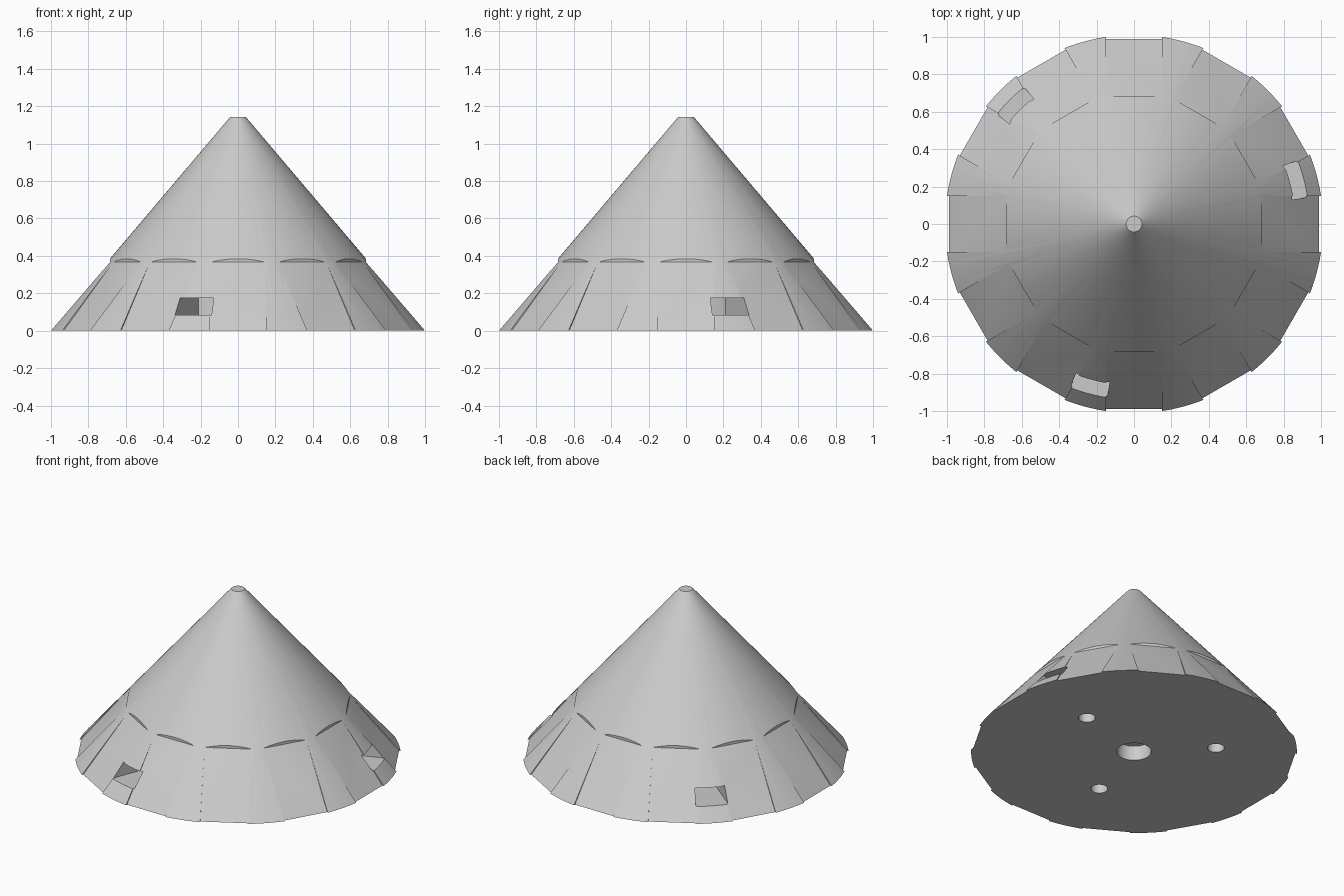
import bpy, bmesh, math
from mathutils import Matrix, Vector

cube = bpy.data.objects.get("Cube")
if cube:
    bpy.data.objects.remove(cube, do_unlink=True)

SEGMENTS = 192
SLOT_ANGLES = [math.radians(a) for a in (15, 135, 255)]


def make_object(name, bm):
    bmesh.ops.recalc_face_normals(bm, faces=bm.faces[:])
    mesh = bpy.data.meshes.new(name)
    bm.to_mesh(mesh)
    bm.free()
    obj = bpy.data.objects.new(name, mesh)
    bpy.context.collection.objects.link(obj)
    return obj


def add_prism(bm, outline, offset):
    """Close a flat outline into a solid by sweeping it along an offset."""
    face = bm.faces.new([bm.verts.new(p) for p in outline])
    swept = bmesh.ops.extrude_face_region(bm, geom=[face], use_keep_orig=True)
    verts = [v for v in swept["geom"] if isinstance(v, bmesh.types.BMVert)]
    bmesh.ops.translate(bm, verts=verts, vec=offset)


def add_hole(bm, x, y, radius, depth):
    bmesh.ops.create_cone(bm, cap_ends=True, segments=48, radius1=radius,
                          radius2=radius, depth=depth + 0.1,
                          matrix=Matrix.Translation((x, y, (depth - 0.1) / 2)))


def cut(target, cutter):
    cutter.hide_render = True
    mod = target.modifiers.new("cut", "BOOLEAN")
    mod.operation = "DIFFERENCE"
    mod.solver = "EXACT"
    mod.object = cutter
    bpy.context.view_layer.objects.active = target
    bpy.ops.object.modifier_apply(modifier=mod.name)
    bpy.data.objects.remove(cutter, do_unlink=True)


# Cone body: rings of a lathe profile, closed at both ends
profile = [(1.011, 0), (0.053, 1.13), (0.042, 1.142)]
bm = bmesh.new()
rings = []
for r, z in profile:
    rings.append([bm.verts.new((r * math.cos(t), r * math.sin(t), z))
                  for t in (math.tau * i / SEGMENTS for i in range(SEGMENTS))])
for low, high in zip(rings, rings[1:]):
    for i in range(SEGMENTS):
        j = (i + 1) % SEGMENTS
        bm.faces.new((low[i], low[j], high[j], high[i]))
bm.faces.new(rings[0])
bm.faces.new(rings[-1])
body = make_object("cone_body", bm)

# Twelve flat grooves around the skirt
bm = bmesh.new()
groove = [(0.685, 0.366), (0.685, 0.6), (1.3, 0.6), (1.3, -0.1), (1.073, -0.1)]
for k in range(12):
    turn = Matrix.Rotation(math.tau * k / 12, 3, "Z")
    outline = [turn @ Vector((r, -0.149, z)) for r, z in groove]
    add_prism(bm, outline, turn @ Vector((0, 0.298, 0)))
cut(body, make_object("groove_cutter", bm))

# Three deep side slots, with screw holes and a centre hole underneath
bm = bmesh.new()
half = math.radians(6.25)
for angle in SLOT_ANGLES:
    arc = [angle + half * (i / 4 - 1) for i in range(9)]
    outline = [(1.1 * math.cos(t), 1.1 * math.sin(t), 0.085) for t in arc]
    outline += [(0.58 * math.cos(t), 0.58 * math.sin(t), 0.085) for t in reversed(arc)]
    add_prism(bm, outline, Vector((0, 0, 0.09)))
    add_hole(bm, 0.51 * math.cos(angle), 0.51 * math.sin(angle), 0.052, 0.1)
add_hole(bm, 0, 0, 0.107, 0.1)
cut(body, make_object("slot_cutter", bm))

# Plain grey finish
grey = bpy.data.materials.new("light grey")
grey.use_nodes = True
colour = (0.6, 0.6, 0.6, 1)
grey.diffuse_color = colour
grey.node_tree.nodes["Principled BSDF"].inputs["Base Color"].default_value = colour
body.data.materials.clear()
body.data.materials.append(grey)
for poly in body.data.polygons:
    poly.material_index = 0

bpy.ops.object.select_all(action="DESELECT")
body.select_set(True)
bpy.context.view_layer.objects.active = body
bpy.ops.object.shade_smooth_by_angle(angle=math.radians(25))
